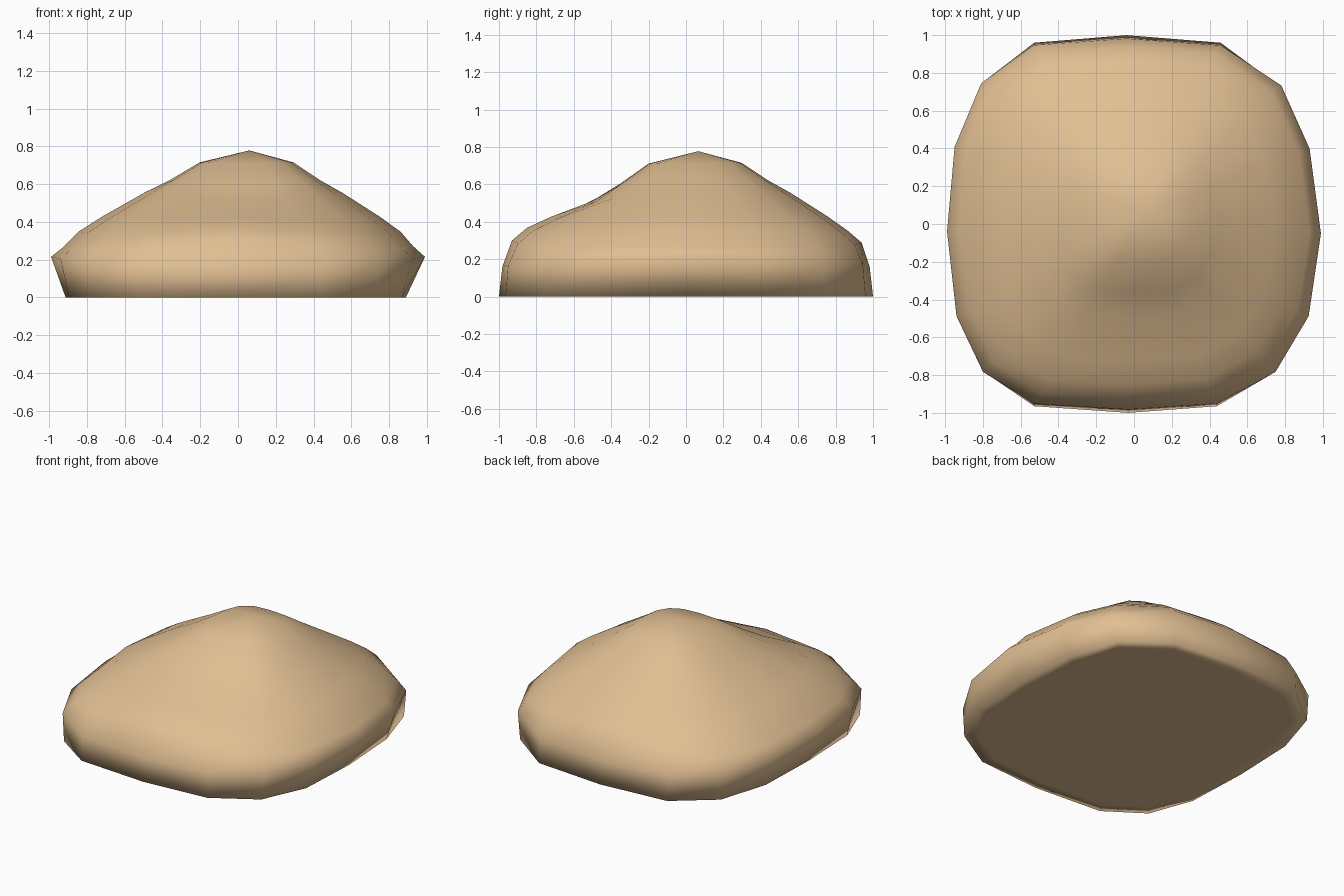
import bpy, bmesh, math

if "Cube" in bpy.data.objects:
    bpy.data.objects.remove(bpy.data.objects["Cube"])

# Outline of the boulder seen from above, 16 corners
OUTLINE = [(-0.04, 1.0), (-0.53, 0.96), (-0.81, 0.75), (-0.95, 0.41),
           (-0.99, -0.04), (-0.94, -0.49), (-0.80, -0.79), (-0.53, -0.965),
           (-0.03, -1.0), (0.44, -0.965), (0.75, -0.79), (0.925, -0.49),
           (0.99, -0.05), (0.93, 0.40), (0.78, 0.74), (0.46, 0.96)]

# Dome profile: (fraction of outline, height)
DOME = [(0.935, 0.29), (0.86, 0.35), (0.74, 0.43), (0.53, 0.555),
        (0.40, 0.622), (0.25, 0.715)]
PEAK = (0.06, 0.065, 0.778)


def dent(x, y):
    """Shallow hollow on the front slope, with a slight swell below it."""
    hollow = ((x - 0.10) / 0.40) ** 2 + ((y + 0.50) / 0.19) ** 2
    swell = ((x - 0.0) / 0.50) ** 2 + ((y + 0.84) / 0.12) ** 2
    return 0.045 * math.exp(-hollow) - 0.02 * math.exp(-swell)


bm = bmesh.new()
rings = []

# Flat underside and base ring, tucked in on the left and right
for r in (0.55, 0.92, 1.0):
    base = []
    for x, y in OUTLINE:
        side = (x * x / (x * x + y * y)) ** 2
        bx = x * (1 - 0.09 * side) - 0.012 * side
        base.append(bm.verts.new((bx * r, y * r, 0)))
    rings.append(base)

# Widest ring, leaning in slightly at the front and back
rim = []
for x, y in OUTLINE:
    side = x * x / (x * x + y * y)
    rim.append(bm.verts.new((x, y * (0.982 + 0.018 * side), 0.16 + 0.055 * side)))
rings.append(rim)

# Dome rings drifting towards the peak
for r, z in DOME:
    ring = []
    for ox, oy in OUTLINE:
        x = ox * r + PEAK[0] * (1 - r)
        y = oy * r + PEAK[1] * (1 - r)
        d2 = ox * ox + oy * oy
        drop = 0.02 * ox * ox / d2 if r > 0.9 else 0
        corner = 0.012 * abs(2 * ox * oy) / d2 if r > 0.5 else 0
        ring.append(bm.verts.new((x, y, z - drop - corner - dent(x, y))))
    rings.append(ring)

n = len(OUTLINE)
for a, b in zip(rings, rings[1:]):
    for i in range(n):
        j = (i + 1) % n
        bm.faces.new((a[i], a[j], b[j], b[i]))
top = bm.verts.new(PEAK)
for i in range(n):
    bm.faces.new((rings[-1][i], rings[-1][(i + 1) % n], top))
bm.faces.new(rings[0])
bmesh.ops.recalc_face_normals(bm, faces=bm.faces)
for f in bm.faces:
    f.smooth = True

mesh = bpy.data.meshes.new("boulder")
bm.to_mesh(mesh)
bm.free()

# Single sandy colour
sand = bpy.data.materials.new("sand stone")
sand.diffuse_color = (0.75, 0.52, 0.29, 1)
sand.use_nodes = True
sand.node_tree.nodes["Principled BSDF"].inputs["Base Color"].default_value = sand.diffuse_color
mesh.materials.append(sand)
bpy.context.collection.objects.link(bpy.data.objects.new("boulder", mesh))
